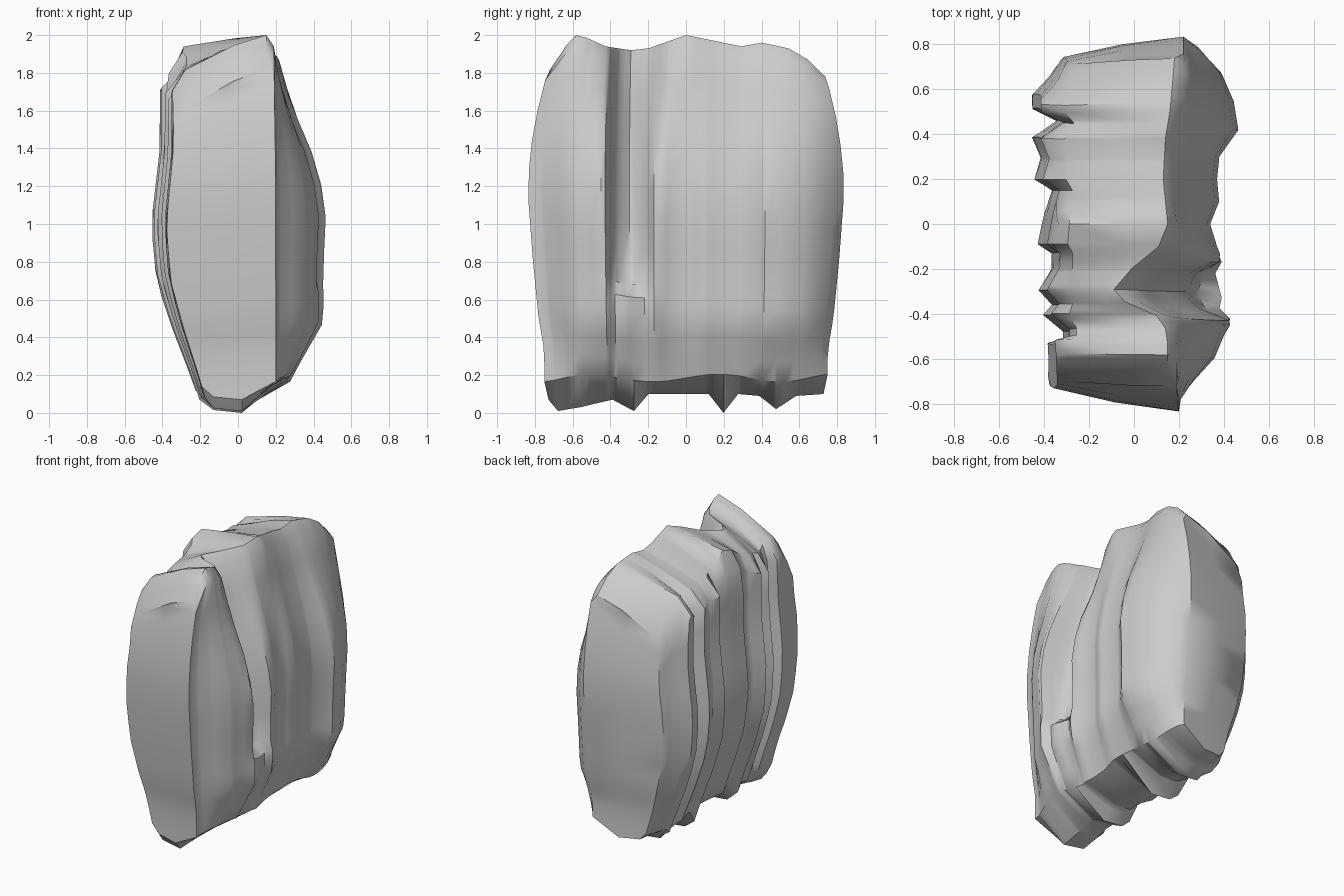
import bpy, bmesh, math

if "Cube" in bpy.data.objects:
    bpy.data.objects.remove(bpy.data.objects["Cube"])


def lerp(table, v):
    """Piecewise linear lookup in a list of (key, value) pairs."""
    if v <= table[0][0]:
        return table[0][1]
    for (a, p), (b, q) in zip(table, table[1:]):
        if v <= b:
            return p + (q - p) * (v - a) / (b - a)
    return table[-1][1]


# Plan outlines along the length (y, x)
RIGHT = [(-.84, .20), (-.78, .21), (-.7, .27), (-.6, .36), (-.5, .40), (-.43, .44), (-.38, .39),
         (-.33, .40), (-.22, .37), (-.17, .40), (-.1, .37), (0, .34), (.1, .38), (.2, .37),
         (.3, .38), (.42, .465), (.55, .445), (.68, .39), (.79, .29), (.84, .22)]
LEFT = [(-.84, -.38), (-.57, -.39), (-.54, -.32), (-.5, -.32), (-.42, -.41),
        (-.37, -.37), (-.3, -.43), (-.2, -.37), (-.13, -.37), (-.09, -.43), (.05, -.40),
        (.15, -.37), (.2, -.45), (.3, -.42), (.4, -.46), (.48, -.35),
        (.55, -.46), (.63, -.46), (.74, -.38), (.84, -.33)]
RIM = [(-.84, .19), (-.6, .19), (-.5, .18), (-.43, .14), (-.36, 0), (-.3, -.05), (-.2, .03), (-.1, .15),
       (0, .19), (.2, .17), (.4, .18), (.55, .2), (.84, .22)]
# Heights of crest and keel along the length (y, z)
CREST = [(-.84, 1.82), (-.76, 1.94), (-.68, 2.0), (-.58, 1.985), (-.45, 1.94), (-.3, 1.92), (-.2, 1.93),
         (0, 2.0), (.3, 1.94), (.42, 1.96), (.6, 1.93), (.74, 1.87), (.84, 1.78)]
LEFT_DROP = [(-.84, .21), (-.6, .17), (-.5, .2), (-.3, .12), (-.1, .06), (0, .06), (.1, .14),
             (.3, .12), (.48, .16), (.6, .11), (.84, .2)]
KEEL = [(-.84, .07), (-.76, .01), (-.6, .03), (-.4, .07), (-.28, .01), (-.2, .1), (0, .1),
        (.12, .1), (.2, 0), (.28, .1), (.4, .09), (.5, .02), (.63, .09), (.84, .1)]
# Vertical swell of each wall, groove and the end faces (z, factor)
SWELL_R = [(.18, .3), (.48, .95), (.75, .95), (1.05, 1), (1.3, .86), (1.5, .55), (1.75, .2), (1.92, 0)]
GROOVE = [(.62, 0), (.70, .25), (1.05, .4), (1.5, .5), (1.9, 0)]
SWELL_L = [(0, .4), (.2, .55), (.45, .76), (.7, .94), (1.0, 1), (1.4, .9), (1.75, .9), (1.9, .75)]
LENGTH = [(0, .75), (.33, .75), (.5, .78), (.8, .81), (1.2, .84), (1.5, .81), (1.75, .75), (1.88, .70), (2, .66)]
LEVELS = [0, .06, .12, .17, .22, .26, .3, .4, .5, .6, .7, .8, .9, 1]


def place(x, y, z):
    # Only the ends draw in with height; they lean back towards the left wall
    lean = 1 - .14 * min(1, max(0, (.2 - x) / .6)) ** 1.3
    pull = (.84 - lerp(LENGTH, z) * lean) * (abs(y) / .84) ** 3
    return (x, y - math.copysign(pull, y), z)


def section(y):
    """Matching right and left point lists from keel to crest, plus the top shoulder."""
    top, keel, rim = lerp(CREST, y), lerp(KEEL, y), lerp(RIM, y)
    rx, lx = lerp(RIGHT, y), lerp(LEFT, y)
    low = .185 + .02 * math.sin(9 * y)
    dip = max(0, 1 - (abs(y + .3) / .14) ** 2)
    left_top = top - lerp(LEFT_DROP, y)
    right = [(.02, keel)]
    left = [(-.13, keel + .015)]
    for s in LEVELS:
        z = low + (top - .06 - low) * s
        f = lerp(SWELL_R, z) * (1 - dip * lerp(GROOVE, z))
        if z < .65:  # the foot tapers under without the groove
            right.append((.2 + (rx - .2) * lerp(SWELL_R, z), z))
        else:
            right.append((rim + (rx - rim) * f, z))
        zl = keel + .07 + (left_top - .11 - keel - .07) * s
        left.append((lx * lerp(SWELL_L, zl), zl))
    right.append((rim - .04, top))
    left.append((min(lx * .36 - .14, rim - .14), left_top))
    shoulder = ((rim - .04) * .5 - .1, top - .3 * (top - left_top))
    return ([place(x, y, z) for x, z in right], [place(x, y, z) for x, z in left],
            place(shoulder[0], y, shoulder[1]))


# Stations along the length follow every break in the outlines
ys = []
for v in sorted({p[0] for t in (RIGHT, LEFT, RIM, CREST, KEEL) for p in t}):
    if not ys or v - ys[-1] > .008:
        ys.append(v)

# Rock slab lofted along its length
bm = bmesh.new()
rings = []
for y in ys:
    r, l, m = section(y)
    rings.append(([bm.verts.new(p) for p in r], [bm.verts.new(p) for p in l], bm.verts.new(m)))
n = len(rings[0][0])
for (r0, l0, m0), (r1, l1, m1) in zip(rings, rings[1:]):
    a, b = r0 + [m0] + l0[::-1], r1 + [m1] + l1[::-1]
    for i in range(len(a)):
        j = (i + 1) % len(a)
        bm.faces.new((a[i], a[j], b[j], b[i]))

# End faces, bulging slightly along their centre line
for (r, l, m), side in ((rings[0], -1), (rings[-1], 1)):
    mids = []
    for i in range(n):
        c = (r[i].co + l[i].co) / 2
        c.y += side * .022 * math.sin(math.pi * i / (n - 1))
        mids.append(bm.verts.new(c))
    for i in range(n - 1):
        bm.faces.new((r[i], r[i + 1], mids[i + 1], mids[i]))
        bm.faces.new((mids[i], mids[i + 1], l[i + 1], l[i]))
    bm.faces.new((r[0], mids[0], l[0]))
    bm.faces.new((r[-1], m, mids[-1]))
    bm.faces.new((mids[-1], m, l[-1]))
bmesh.ops.recalc_face_normals(bm, faces=bm.faces)
zmin = min(v.co.z for v in bm.verts)
bmesh.ops.translate(bm, verts=bm.verts, vec=(0, 0, -zmin))
mesh = bpy.data.meshes.new("rock_slab")
bm.to_mesh(mesh)
bm.free()
rock = bpy.data.objects.new("rock_slab", mesh)
bpy.context.collection.objects.link(rock)
bpy.context.view_layer.objects.active = rock
rock.select_set(True)
bpy.ops.object.shade_smooth_by_angle(angle=math.radians(40))
